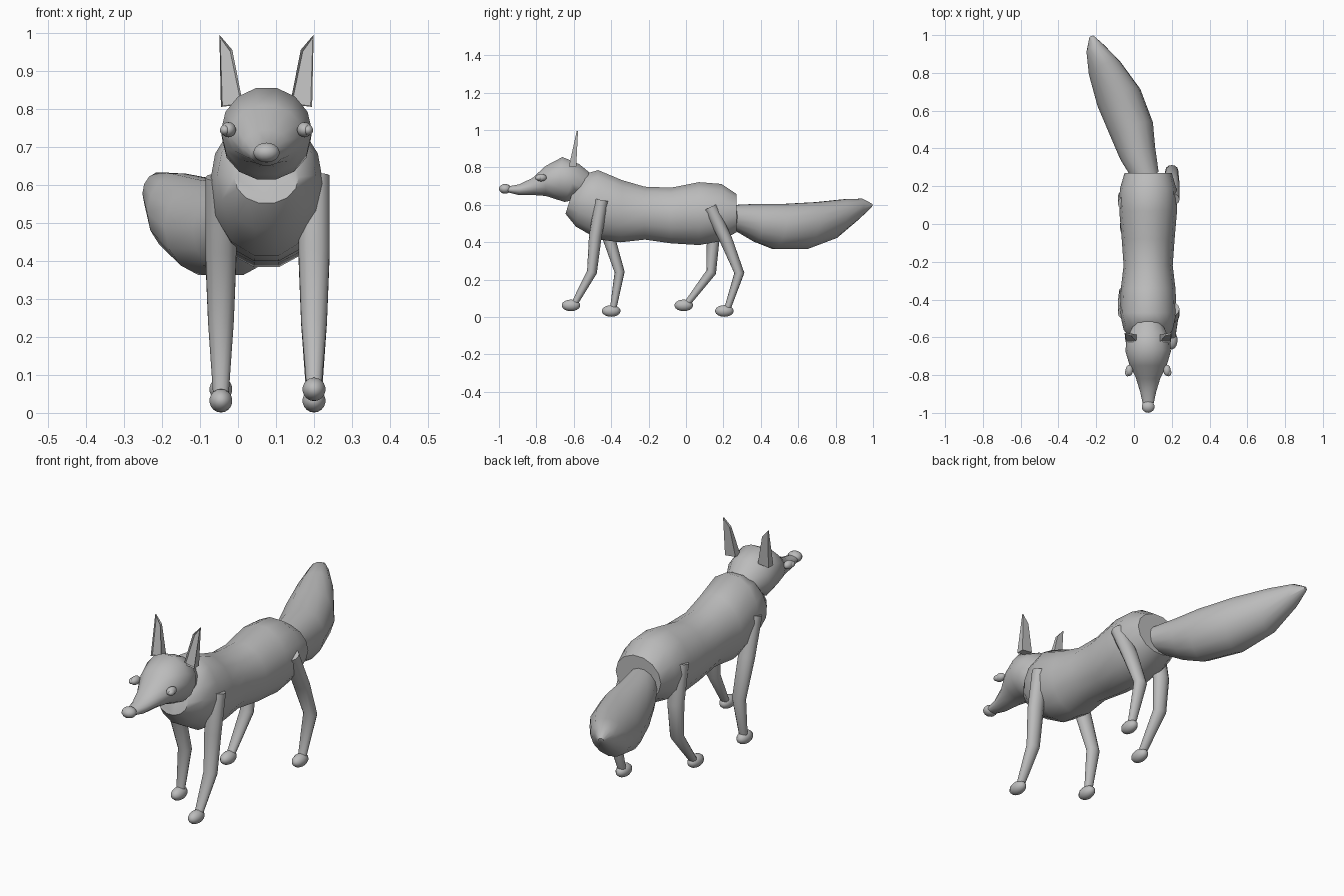
import bpy, bmesh, math
from mathutils import Vector

old = bpy.data.objects.get("Cube")
if old:
    bpy.data.objects.remove(old)

MID = 0.075  # the body's centre line

fur = bpy.data.materials.new("plain grey")
fur.use_nodes = True
GREY = (0.5, 0.5, 0.5, 1)
fur.diffuse_color = GREY
fur.node_tree.nodes["Principled BSDF"].inputs["Base Color"].default_value = GREY


def finish(name, bm, angle=50):
    bmesh.ops.recalc_face_normals(bm, faces=bm.faces[:])
    mesh = bpy.data.meshes.new(name)
    bm.to_mesh(mesh)
    bm.free()
    mesh.materials.append(fur)
    ob = bpy.data.objects.new(name, mesh)
    bpy.context.collection.objects.link(ob)
    bpy.ops.object.select_all(action='DESELECT')
    ob.select_set(True)
    bpy.context.view_layer.objects.active = ob
    bpy.ops.object.shade_smooth_by_angle(angle=math.radians(angle))
    return ob


def loft(name, rings, sides=14):
    """Each ring is (centre, half-width vector, half-height vector)."""
    bm = bmesh.new()
    loops = []
    for c, u, v in rings:
        angles = [2 * math.pi * i / sides for i in range(sides)]
        loops.append([bm.verts.new(c + u * math.cos(a) + v * math.sin(a)) for a in angles])
    for a, b in zip(loops, loops[1:]):
        for i in range(sides):
            j = (i + 1) % sides
            bm.faces.new((a[i], a[j], b[j], b[i]))
    bm.faces.new(loops[0])
    bm.faces.new(loops[-1])
    return finish(name, bm)


def profile_rings(stations, yaw=0):
    """Stations: centre x, top y, top z, bottom y, bottom z, half width."""
    side = Vector((math.cos(yaw), math.sin(yaw), 0))
    rings = []
    for x, ty, tz, by, bz, w in stations:
        top, low = Vector((x, ty, tz)), Vector((x, by, bz))
        rings.append(((top + low) / 2, side * w, (top - low) / 2))
    return rings


def ball(name, centre, radii):
    bm = bmesh.new()
    bmesh.ops.create_uvsphere(bm, u_segments=14, v_segments=9, radius=1)
    for v in bm.verts:
        v.co = Vector(centre) + Vector(a * b for a, b in zip(v.co, radii))
    return finish(name, bm)


# Body, from chest to rump
loft("body", profile_rings([
    (MID, -0.60, 0.69, -0.645, 0.55, 0.085),
    (MID, -0.53, 0.77, -0.59, 0.48, 0.13),
    (MID, -0.47, 0.79, -0.47, 0.41, 0.15),
    (MID, -0.34, 0.735, -0.35, 0.395, 0.145),
    (MID, -0.22, 0.70, -0.22, 0.41, 0.13),
    (MID, -0.08, 0.695, -0.08, 0.39, 0.14),
    (MID, 0.07, 0.725, 0.07, 0.38, 0.153),
    (MID, 0.19, 0.715, 0.18, 0.40, 0.15),
    (MID, 0.27, 0.66, 0.27, 0.45, 0.125)]))

# Head with a long tapered snout
loft("head", profile_rings([
    (MID, -0.51, 0.77, -0.62, 0.62, 0.09),
    (MID, -0.57, 0.82, -0.65, 0.612, 0.116),
    (MID, -0.66, 0.858, -0.69, 0.625, 0.12),
    (MID, -0.75, 0.81, -0.75, 0.645, 0.098),
    (MID, -0.82, 0.745, -0.81, 0.65, 0.065),
    (MID, -0.89, 0.71, -0.89, 0.65, 0.042),
    (MID, -0.97, 0.695, -0.97, 0.67, 0.025)]))
ball("nose", (MID, -0.967, 0.685), (0.035, 0.033, 0.026))

# Bushy tail swung to the right
loft("tail", profile_rings([
    (0.065, 0.25, 0.60, 0.25, 0.47, 0.07),
    (0.02, 0.38, 0.607, 0.37, 0.40, 0.098),
    (-0.01, 0.52, 0.607, 0.47, 0.36, 0.118),
    (-0.08, 0.70, 0.617, 0.64, 0.36, 0.122),
    (-0.155, 0.85, 0.632, 0.80, 0.42, 0.09),
    (-0.205, 0.94, 0.634, 0.92, 0.52, 0.05),
    (-0.225, 0.995, 0.605, 0.99, 0.585, 0.012)], yaw=math.radians(21)))

# Legs: midline points (y, z) from shoulder or hip to ankle, then the paw
WIDTHS = [(0.041, 0.037), (0.041, 0.034), (0.034, 0.027), (0.02, 0.017)]
LEGS = {
    "left_front": (0.2, [(-0.45, 0.625), (-0.485, 0.43), (-0.503, 0.24), (-0.597, 0.07)], (-0.615, 0.062)),
    "left_hind": (0.2, [(0.13, 0.587), (0.215, 0.41), (0.285, 0.235), (0.22, 0.04)], (0.205, 0.032)),
    "right_front": (-0.045, [(-0.47, 0.62), (-0.415, 0.43), (-0.355, 0.24), (-0.39, 0.04)], (-0.4, 0.032)),
    "right_hind": (-0.045, [(0.11, 0.6), (0.145, 0.41), (0.135, 0.24), (0.005, 0.07)], (-0.012, 0.062)),
}
for name, (x, path, paw) in LEGS.items():
    pts = [Vector((x, y, z)) for y, z in path]
    rings = []
    for i, p in enumerate(pts):
        along = (pts[min(i + 1, 3)] - pts[max(i - 1, 0)]).normalized()
        across = along.cross(Vector((1, 0, 0)))
        rings.append((p, Vector((WIDTHS[i][0], 0, 0)), across * WIDTHS[i][1]))
    loft(name + "_leg", rings, 12)
    ball(name + "_paw", (x, *paw), (0.031, 0.05, 0.031))

# Ears and eyes, one pair each
EAR = [(0.062, 0.812), (0.120, 0.805), (0.124, 0.995), (0.090, 0.955)]
for name, s in (("left", 1), ("right", -1)):
    bm = bmesh.new()
    back, front = [], []
    for dx, z in EAR:
        rise = (z - 0.8) / 0.2
        back.append(bm.verts.new((MID + s * dx, -0.587 + 0.01 * rise, z)))
        front.append(bm.verts.new((MID + s * dx, -0.627 + 0.044 * rise, z)))
    bm.faces.new(back)
    face = bm.faces.new(front)
    for i in range(4):
        j = (i + 1) % 4
        bm.faces.new((back[i], back[j], front[j], front[i]))
    bmesh.ops.recalc_face_normals(bm, faces=bm.faces[:])
    bmesh.ops.inset_region(bm, faces=[face], thickness=0.006, depth=-0.008)
    finish(name + "_ear", bm, 20)

    ball(name + "_eye", (MID + s * 0.1, -0.775, 0.745), (0.02, 0.03, 0.02))
    ball(name + "_pupil", (MID + s * 0.109, -0.787, 0.744), (0.014, 0.02, 0.014))
